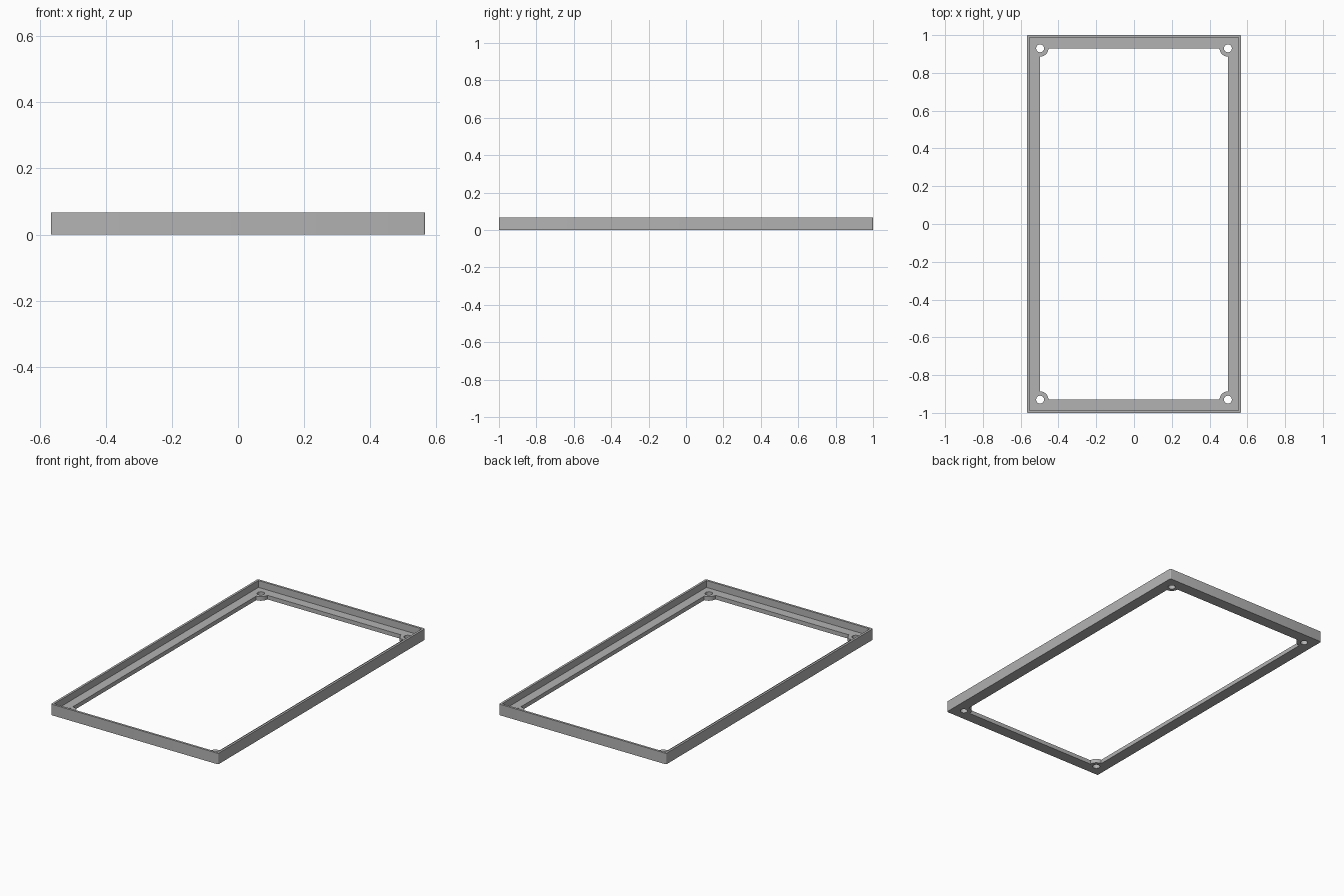
import bpy, bmesh, math

if "Cube" in bpy.data.objects:
    bpy.data.objects.remove(bpy.data.objects["Cube"])

HX, HY, H = 0.566, 1.0, 0.067      # outer half sizes and height
WALL, FLOOR = 0.0135, 0.025        # rim wall and ledge thickness
OX, OY = 0.497, 0.93               # opening half sizes, also screw hole centres
HOLE_R, BOSS_R = 0.021, 0.044

grey = bpy.data.materials.new("grey plastic")
grey.diffuse_color = (0.45, 0.45, 0.45, 1)
grey.use_nodes = True
grey.node_tree.nodes["Principled BSDF"].inputs["Base Color"].default_value = grey.diffuse_color


def arc(cx, cy, r, a0, a1, n):
    return [(cx + r * math.cos(math.radians(a0 + (a1 - a0) * i / n)),
             cy + r * math.sin(math.radians(a0 + (a1 - a0) * i / n)))
            for i in range(n + 1)]


def prism(name, points, z0, z1):
    bm = bmesh.new()
    face = bm.faces.new([bm.verts.new((x, y, z0)) for x, y in points])
    ext = bmesh.ops.extrude_face_region(bm, geom=[face])
    for v in ext["geom"]:
        if isinstance(v, bmesh.types.BMVert):
            v.co.z = z1
    bmesh.ops.recalc_face_normals(bm, faces=bm.faces)
    mesh = bpy.data.meshes.new(name)
    bm.to_mesh(mesh)
    bm.free()
    mesh.materials.append(grey)
    obj = bpy.data.objects.new(name, mesh)
    bpy.context.collection.objects.link(obj)
    return obj


corners = [(1, 1, 0), (-1, 1, 90), (-1, -1, 180), (1, -1, 270)]

# Outer body with slightly rounded upright corners
R = 0.006
outline = []
for sx, sy, a in corners:
    outline += arc(sx * (HX - R), sy * (HY - R), R, a, a + 90, 4)
frame = prism("frame", outline, 0, H)

# Recess above the ledge
px, py = HX - WALL, HY - WALL
cutters = [prism("recess_cutter", [(px, py), (-px, py), (-px, -py), (px, -py)], FLOOR, H + 0.1)]

# Central opening, leaving a round screw boss in each corner
opening = []
for sx, sy, a in corners:
    opening += arc(sx * OX, sy * OY, BOSS_R, a + 270, a + 180, 10)
cutters.append(prism("opening_cutter", opening, -0.1, H + 0.2))

# Screw holes
for sx, sy, a in corners:
    cutters.append(prism("hole_cutter", arc(sx * OX, sy * OY, HOLE_R, 0, 345, 23), -0.1, H + 0.2))

for cutter in cutters:
    mod = frame.modifiers.new(cutter.name, 'BOOLEAN')
    mod.operation = 'DIFFERENCE'
    mod.solver = 'EXACT'
    mod.object = cutter
bpy.context.view_layer.objects.active = frame
frame.select_set(True)
for mod in list(frame.modifiers):
    bpy.ops.object.modifier_apply(modifier=mod.name)
for cutter in cutters:
    bpy.data.objects.remove(cutter)

# Smooth the round holes and bosses, keep hard edges
bpy.ops.object.shade_smooth_by_angle(angle=math.radians(30))
